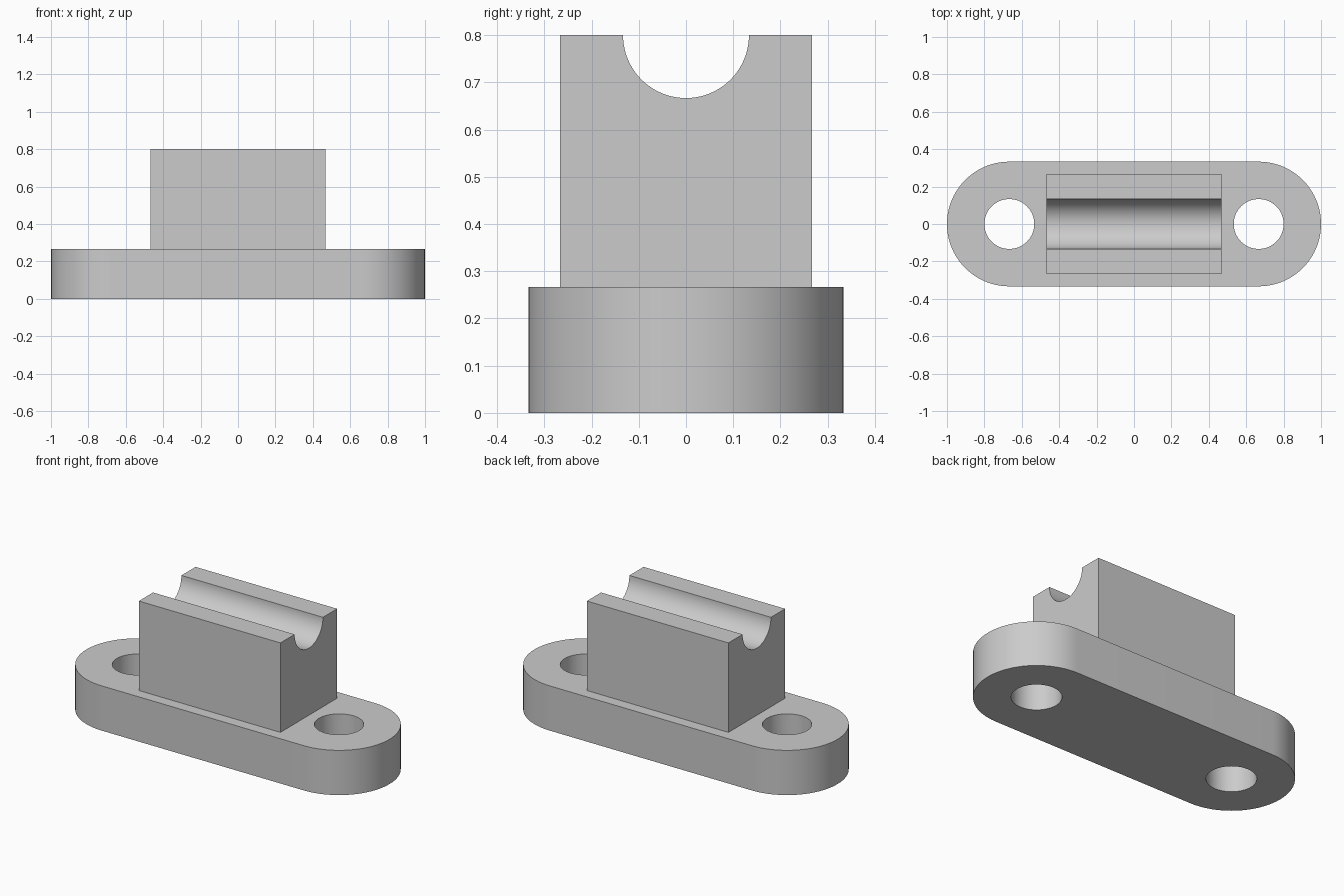
import bpy
import bmesh
from math import pi, cos, sin, radians
from mathutils import Matrix, Vector

if "Cube" in bpy.data.objects:
    bpy.data.objects.remove(bpy.data.objects["Cube"], do_unlink=True)

UNIT = 1 / 15            # all sizes are whole multiples of this
BASE_R = 5 * UNIT
BASE_H = 4 * UNIT
HOLE_R = 2 * UNIT
HOLE_X = 10 * UNIT
BLOCK_X = 7 * UNIT       # half length
BLOCK_Y = 4 * UNIT       # half width
TOP = 12 * UNIT

grey = bpy.data.materials.new("plain grey")
grey.use_nodes = True
grey.diffuse_color = (0.6, 0.6, 0.6, 1)
grey.node_tree.nodes["Principled BSDF"].inputs["Base Color"].default_value = grey.diffuse_color


def arc(cx, cy, r, start, end, steps):
    """Points along an arc, both ends included."""
    angles = [start + (end - start) * i / steps for i in range(steps + 1)]
    return [(cx + r * cos(a), cy + r * sin(a)) for a in angles]


def prism(name, loops, depth, matrix):
    """Fill the outline (later loops are holes), extrude it and place it."""
    bm = bmesh.new()
    edges = []
    for loop in loops:
        verts = [bm.verts.new((x, y, 0)) for x, y in loop]
        edges += [bm.edges.new((v, verts[i - 1])) for i, v in enumerate(verts)]
    bmesh.ops.triangle_fill(bm, edges=edges, use_beauty=True)
    result = bmesh.ops.extrude_face_region(bm, geom=bm.faces[:], use_keep_orig=True)
    moved = [g for g in result["geom"] if isinstance(g, bmesh.types.BMVert)]
    bmesh.ops.translate(bm, verts=moved, vec=Vector((0, 0, depth)))
    bmesh.ops.transform(bm, matrix=matrix, verts=bm.verts)
    bmesh.ops.recalc_face_normals(bm, faces=bm.faces)
    mesh = bpy.data.meshes.new(name)
    bm.to_mesh(mesh)
    bm.free()
    mesh.materials.append(grey)
    obj = bpy.data.objects.new(name, mesh)
    bpy.context.collection.objects.link(obj)
    bpy.ops.object.select_all(action="DESELECT")
    obj.select_set(True)
    bpy.context.view_layer.objects.active = obj
    bpy.ops.object.shade_smooth_by_angle(angle=radians(30))
    return obj


# Base plate: rounded slot outline with two through holes
outline = (arc(HOLE_X, 0, BASE_R, -pi / 2, pi / 2, 40)
           + arc(-HOLE_X, 0, BASE_R, pi / 2, 3 * pi / 2, 40))
holes = [arc(side * HOLE_X, 0, HOLE_R, 0, 2 * pi, 64)[:-1] for side in (-1, 1)]
prism("base_plate", [outline] + holes, BASE_H, Matrix.Identity(4))

# Grooved block: profile in y and z, extruded along x
profile = ([(-BLOCK_Y, TOP), (-BLOCK_Y, BASE_H), (BLOCK_Y, BASE_H), (BLOCK_Y, TOP)]
           + arc(0, TOP, HOLE_R, 0, -pi, 40))
to_x = Matrix(((0, 0, 1, -BLOCK_X), (1, 0, 0, 0), (0, 1, 0, 0), (0, 0, 0, 1)))
prism("grooved_block", [profile], 2 * BLOCK_X, to_x)
